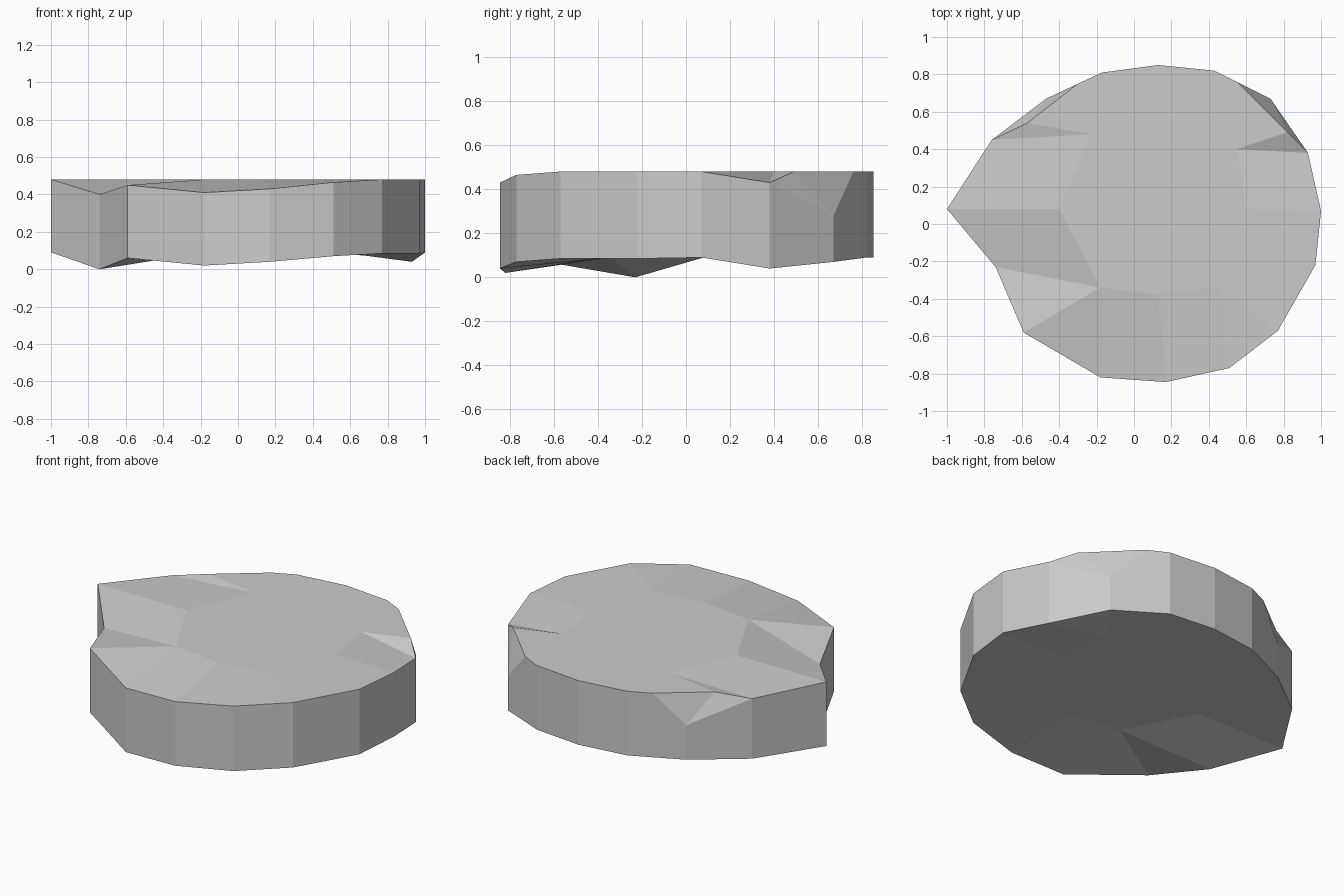
import bpy
import bmesh

cube = bpy.data.objects.get("Cube")
if cube:
    bpy.data.objects.remove(cube)

stone = bpy.data.materials.new("stone_grey")
stone.use_nodes = True
grey = (0.6, 0.6, 0.6, 1)
stone.diffuse_color = grey
stone.node_tree.nodes["Principled BSDF"].inputs["Base Color"].default_value = grey

HIGH, LOW = 0.48, 0.09

# Outline: x, y, top height, bottom height, nearest plateau corner
outline = [
    (-1, .08, HIGH, LOW, 0), (-.74, -.23, .4, 0, 1),
    (-.59, -.58, .45, .06, 1), (-.18, -.82, .41, .02, 1),
    (.17, -.845, .43, .04, 2), (.51, -.77, .465, .07, 3),
    (.77, -.57, HIGH, .085, 3), (.97, -.22, HIGH, .085, 4),
    (1, .07, HIGH, LOW, 4), (.93, .38, .43, .04, 5),
    (.73, .67, .28, .07, 5), (.43, .82, HIGH, LOW, 5),
    (.13, .85, HIGH, LOW, 6), (-.17, .81, HIGH, LOW, 6),
    (-.47, .67, .3, LOW, 6), (-.76, .45, .455, LOW, 6),
]
plateau = [(-.4, .08), (-.18, -.34), (.13, -.38), (.45, -.34),
           (.6, .08), (.55, .4), (-.23, .48)]
# Chipped corners: outline index -> inner edge, outer edge, inner edge lies first
chips = {10: ((.82, .49), (.55, .76), True), 14: ((-.57, .54), (-.3, .75), False)}

bm = bmesh.new()
top = [bm.verts.new((x, y, t)) for x, y, t, b, k in outline]
bottom = [bm.verts.new((x, y, b)) for x, y, t, b, k in outline]


def face(*verts):
    unique = list(dict.fromkeys(verts))
    if len(unique) > 2:
        bm.faces.new(unique)


def cap(rim, z):
    """Sloped facets from the rim to a flat centre."""
    inner = [bm.verts.new((x, y, z)) for x, y in plateau]
    for (v, k), (w, m) in zip(rim, rim[1:] + rim[:1]):
        face(v, w, inner[m], inner[k])
    face(*inner)


# Chips and the rim that runs round them
rim = []
wall_extra = {}
n = len(outline)
for i, v in enumerate(top):
    k = outline[i][4]
    if i not in chips:
        rim.append((v, k))
        continue
    inner_xy, outer_xy, inner_first = chips[i]
    a = bm.verts.new((*inner_xy, HIGH))
    b = bm.verts.new((*outer_xy, HIGH))
    neighbour = top[i - 1] if inner_first else top[(i + 1) % n]
    face(v, b, a)
    face(v, a, neighbour)
    rim += [(a, k), (b, k)] if inner_first else [(b, k), (a, k)]
    wall_extra[i if inner_first else i - 1] = b

# Side walls
for i in range(n):
    j = (i + 1) % n
    middle = [wall_extra[i]] if i in wall_extra else []
    face(bottom[i], bottom[j], top[j], *middle, top[i])

cap(rim, HIGH)
cap([(v, p[4]) for v, p in zip(bottom, outline)], LOW)

bmesh.ops.recalc_face_normals(bm, faces=bm.faces)
mesh = bpy.data.meshes.new("flat_stone")
bm.to_mesh(mesh)
bm.free()
mesh.materials.append(stone)
bpy.context.collection.objects.link(bpy.data.objects.new("flat_stone", mesh))
